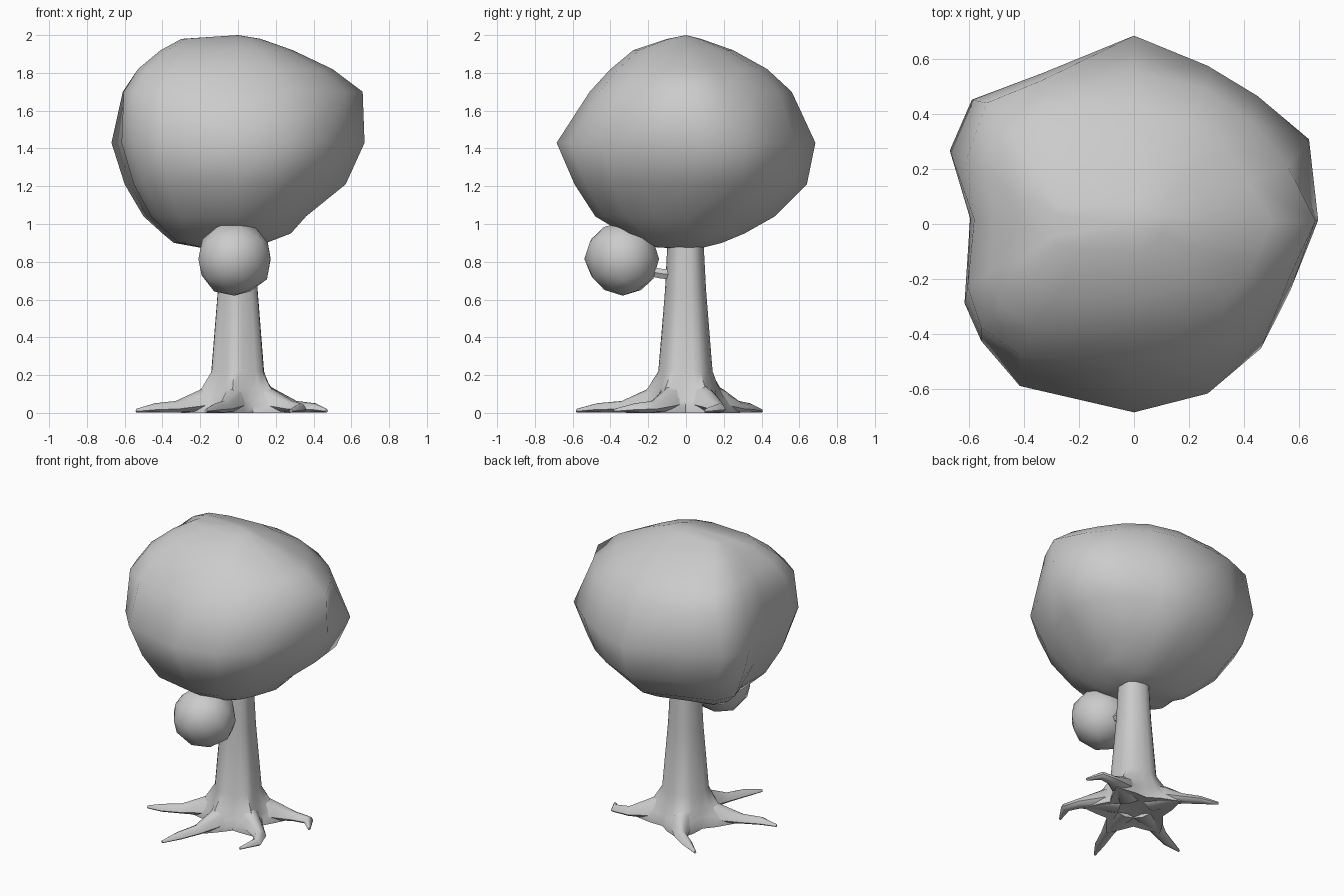
import bpy, bmesh, math, random
from mathutils import Vector

if "Cube" in bpy.data.objects:
    bpy.data.objects.remove(bpy.data.objects["Cube"])

random.seed(4)


def finish(name, bm, angle=None):
    bmesh.ops.recalc_face_normals(bm, faces=bm.faces)
    me = bpy.data.meshes.new(name)
    bm.to_mesh(me)
    bm.free()
    ob = bpy.data.objects.new(name, me)
    bpy.context.collection.objects.link(ob)
    for p in me.polygons:
        p.use_smooth = True
    if angle:
        bpy.context.view_layer.objects.active = ob
        ob.select_set(True)
        bpy.ops.object.shade_smooth_by_angle(angle=math.radians(angle))
        ob.select_set(False)
    return ob


def loft(name, rings, start=None, end=None, angle=None):
    """Skin closed rings; close the ends to a point or with a flat face."""
    bm = bmesh.new()
    vs = [[bm.verts.new(p) for p in r] for r in rings]
    n = len(vs[0])
    for a, b in zip(vs, vs[1:]):
        for i in range(n):
            j = (i + 1) % n
            bm.faces.new((a[i], a[j], b[j], b[i]))
    for ring, tip in ((vs[0], start), (vs[-1], end)):
        if tip is None:
            bm.faces.new(ring)
        else:
            t = bm.verts.new(tip)
            for i in range(n):
                bm.faces.new((ring[i], ring[(i + 1) % n], t))
    return finish(name, bm, angle)


# Canopy: plan outlines (middle and crown) scaled to the extents at each height
middle = [(1, .02), (.95, .45), (.67, .68), (.40, .84), (0, 1), (-.50, .80),
          (-.88, .66), (-1, .39), (-.89, .03), (-.92, -.42), (-.83, -.62),
          (-.62, -.86), (0, -1), (.40, -.90), (.69, -.66), (.85, -.35)]
crown = [(1, .02), (.84, .36), (.65, .66), (.40, .88), (0, 1), (-.55, .95),
         (-.88, .80), (-1, .42), (-.96, .03), (-1, -.45), (-.92, -.75),
         (-.68, -.95), (0, -1), (.40, -.90), (.69, -.66), (.87, -.35)]
# height, left, right, front, back, amount of crown outline
levels = [(.875, .20, .09, .15, .09, 0), (.90, .34, .15, .24, .19, 0),
          (.95, .40, .28, .33, .31, 0), (1.04, .50, .36, .48, .47, 0),
          (1.21, .60, .57, .59, .64, 0), (1.43, .67, .67, .685, .685, 0),
          (1.70, .61, .66, .51, .56, .9), (1.82, .53, .50, .40, .43, 1),
          (1.92, .41, .29, .28, .25, 1), (1.98, .30, .12, .10, .08, 1)]
rings = []
for z, l, r, f, b, k in levels:
    ring = []
    for (u0, v0), (u1, v1) in zip(middle, crown):
        u, v = u0 + (u1 - u0) * k, v0 + (v1 - v0) * k
        ring.append((u * (r if u > 0 else l), v * (b if v > 0 else f), z))
    rings.append(ring)
loft("canopy", rings, (0, 0, .872), (0, 0, 2.0))

# Small side clump of leaves
bm = bmesh.new()
bmesh.ops.create_icosphere(bm, subdivisions=2, radius=.199)
for v in bm.verts:
    v.co = v.co * random.uniform(.96, 1.03) + Vector((-.02, -.335, .815))
finish("small_leaf_clump", bm)

# Twig joining the clump to the trunk
twig = [[(.03 * math.cos(a * math.tau / 6), y, z + .03 * math.sin(a * math.tau / 6))
         for a in range(6)] for y, z in ((-.05, .73), (-.13, .737), (-.25, .76))]
loft("twig", twig, angle=40)

# Roots: plan paths, swept with an arched, softly rounded section
paths = [
    [(-.09, -.03), (-.20, -.075), (-.33, -.14), (-.44, -.19), (-.54, -.21)],
    [(-.01, -.09), (-.03, -.21), (-.07, -.34), (-.12, -.47), (-.17, -.58)],
    [(.08, -.05), (.19, -.11), (.29, -.18), (.33, -.27), (.28, -.38)],
    [(.08, .05), (.20, .12), (.31, .17), (.41, .18), (.47, .10)],
    [(-.05, .08), (-.10, .20), (-.16, .28), (-.25, .34), (-.35, .40)],
]
widths = [.095, .066, .041, .033, .008]
heights = [.19, .12, .06, .048, .018]
section = [(-.6, .06), (-1, .3), (-.6, .8), (0, 1), (.6, .8), (1, .3), (.6, .06), (0, 0)]
for k, path in enumerate(paths):
    pts = [Vector((x, y, 0)) for x, y in path]
    rings = []
    for i, p in enumerate(pts):
        d = (pts[min(i + 1, 4)] - pts[max(i - 1, 0)]).normalized()
        side = Vector((-d.y, d.x, 0))
        rings.append([p + side * s * widths[i] + Vector((0, 0, .003 + h * heights[i]))
                      for s, h in section])
    loft(f"root_{k + 1}", rings, angle=60)

# Trunk: ridges run down into the roots, valleys between them
ridge = [math.radians(a) for a in (30, 117, 200, 262, 328)]
# height, ridge radius, valley radius
profile = [(0, .32, .19), (.035, .32, .185), (.07, .27, .175), (.13, .205, .16),
           (.22, .148, .138), (.65, .112, .104), (.875, .10, .092)]
rings = []
for z, rr, rv in profile:
    ring = []
    for i, a in enumerate(ridge):
        nxt = ridge[(i + 1) % 5] + (math.tau if i == 4 else 0)
        for t in (0, .25, .5, .75):
            ang = a + (nxt - a) * t
            w = abs(2 * t - 1) ** 1.6
            r = rv + (rr - rv) * w
            ring.append((r * math.cos(ang), r * math.sin(ang),
                         z + (.012 * w if z > .8 else 0)))
    rings.append(ring)
loft("trunk", rings, (0, 0, .04), (0, 0, .88), angle=50)
